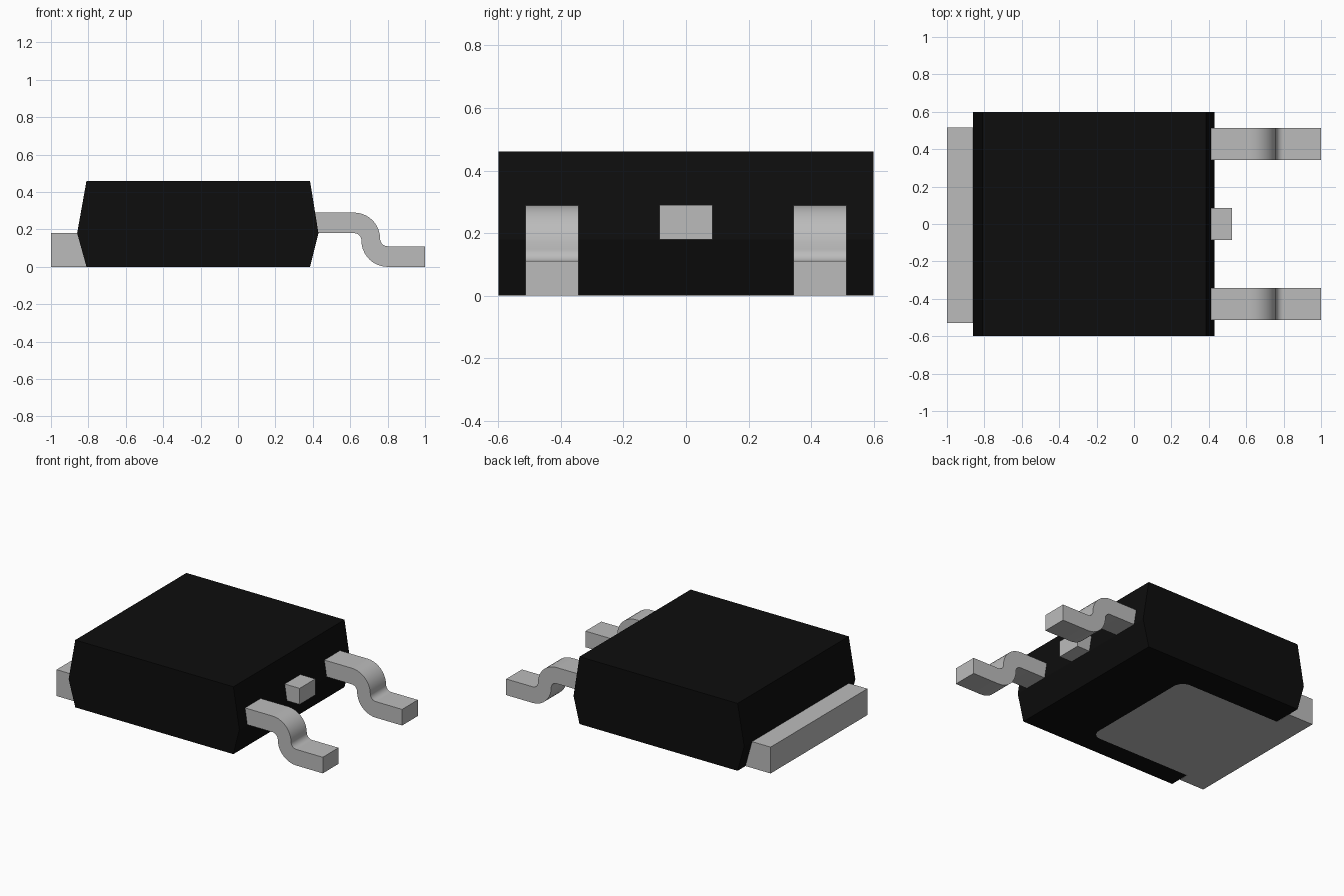
import bpy, bmesh, math

cube = bpy.data.objects.get("Cube")
if cube:
    bpy.data.objects.remove(cube, do_unlink=True)


def material(name, v):
    m = bpy.data.materials.new(name)
    m.use_nodes = True
    m.diffuse_color = (v, v, v, 1)
    m.node_tree.nodes["Principled BSDF"].inputs["Base Color"].default_value = (v, v, v, 1)
    return m


BLACK = material("black plastic", 0.004)
METAL = material("tin grey", 0.5)


def prism(name, pts, axis, lo, hi, mat, smooth=False):
    """Extrude an outline: XZ outline along y, or XY outline along z."""
    bm = bmesh.new()
    place = (lambda a, b: (a, lo, b)) if axis == "y" else (lambda a, b: (a, b, lo))
    face = bm.faces.new([bm.verts.new(place(a, b)) for a, b in pts])
    ext = bmesh.ops.extrude_face_region(bm, geom=[face])
    moved = [g for g in ext["geom"] if isinstance(g, bmesh.types.BMVert)]
    d = hi - lo
    bmesh.ops.translate(bm, verts=moved, vec=(0, d, 0) if axis == "y" else (0, 0, d))
    bmesh.ops.recalc_face_normals(bm, faces=bm.faces)
    me = bpy.data.meshes.new(name)
    bm.to_mesh(me)
    bm.free()
    me.materials.append(mat)
    ob = bpy.data.objects.new(name, me)
    bpy.context.collection.objects.link(ob)
    bpy.ops.object.select_all(action="DESELECT")
    ob.select_set(True)
    bpy.context.view_layer.objects.active = ob
    if smooth:
        bpy.ops.object.shade_smooth_by_angle()
    return ob


def arc(cx, cy, r, a0, a1, n=10):
    angles = [math.radians(a0 + (a1 - a0) * i / n) for i in range(n + 1)]
    return [(cx + r * math.cos(a), cy + r * math.sin(a)) for a in angles]


def rect(x0, x1, y0, y1):
    return [(x0, y0), (x1, y0), (x1, y1), (x0, y1)]


def tongue(x_end):
    # Pad outline with two rounded inner corners
    x, y0, y1, r = -0.045, -0.46, 0.40, 0.07
    return ([(x_end, y0)] + arc(x - r, y0 + r, r, -90, 0, 8)
            + arc(x - r, y1 - r, r, 0, 90, 8) + [(x_end, y1)])


# Moulded body with tapered ends
body = prism("body", [(-0.81, 0), (0.385, 0), (0.43, 0.18), (0.385, 0.46),
                      (-0.81, 0.46), (-0.86, 0.18)], "y", -0.6, 0.6, BLACK)

# Pocket in the underside for the flush pad
cutter = prism("pocket_cutter", tongue(-1.0), "z", -0.1, 0.05, BLACK)
cutter.hide_render = True
mod = body.modifiers.new("pocket", "BOOLEAN")
mod.operation = "DIFFERENCE"
mod.solver = "EXACT"
mod.object = cutter
bpy.context.view_layer.objects.active = body
bpy.ops.object.modifier_apply(modifier=mod.name)
bpy.data.objects.remove(cutter, do_unlink=True)

# Heat pad under the body and the tab that sticks out
prism("heat_pad", tongue(-0.811), "z", 0, 0.05, METAL)
prism("heat_tab", rect(-1.0, -0.811, -0.53, 0.515), "z", 0, 0.18, METAL)

# Two bent leads and the short cut lead between them
lead = ([(0.35, 0.18), (0.35, 0.29)] + arc(0.62, 0.15, 0.14, 90, 0)
        + arc(0.80, 0.15, 0.04, 180, 270) + [(1.0, 0.11), (1.0, 0)]
        + arc(0.80, 0.14, 0.14, 270, 180) + arc(0.62, 0.14, 0.04, 0, 90))
for name, y in (("front_lead", -0.428), ("back_lead", 0.428)):
    prism(name, lead, "y", y - 0.085, y + 0.085, METAL, smooth=True)
prism("short_lead", rect(0.35, 0.525, -0.085, 0.085), "z", 0.18, 0.29, METAL)
